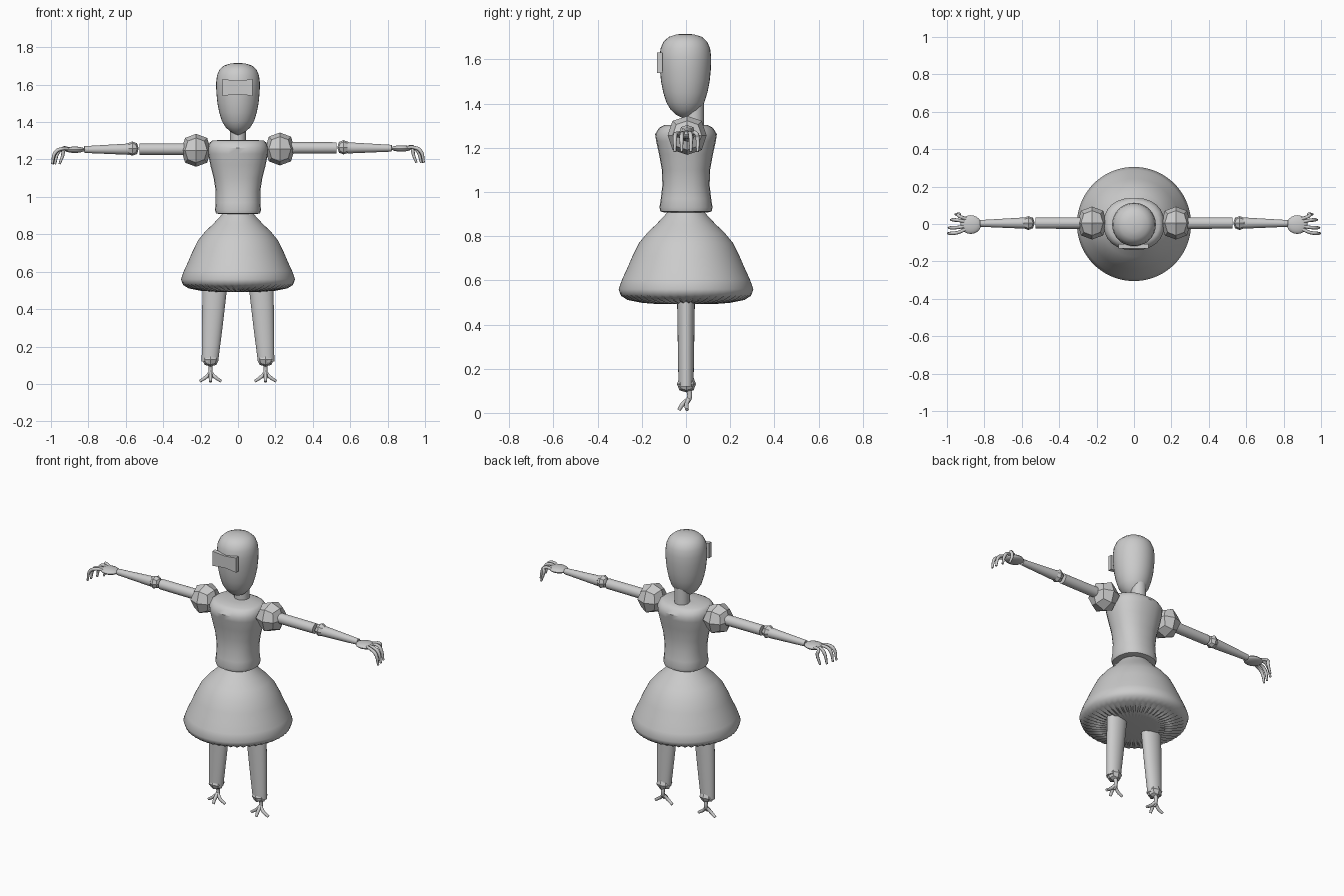
import bpy, bmesh, math
from mathutils import Matrix, Vector

cube = bpy.data.objects.get("Cube")
if cube:
    bpy.data.objects.remove(cube, do_unlink=True)

grey = bpy.data.materials.new("plain_grey")
GREY = (0.6, 0.6, 0.6, 1)
grey.diffuse_color = GREY
grey.use_nodes = True
grey.node_tree.nodes["Principled BSDF"].inputs["Base Color"].default_value = GREY


def finish(name, bm, smooth=40):
    bmesh.ops.recalc_face_normals(bm, faces=bm.faces)
    mesh = bpy.data.meshes.new(name)
    bm.to_mesh(mesh)
    bm.free()
    obj = bpy.data.objects.new(name, mesh)
    bpy.context.collection.objects.link(obj)
    mesh.materials.append(grey)
    if smooth:
        bpy.ops.object.select_all(action="DESELECT")
        obj.select_set(True)
        bpy.context.view_layer.objects.active = obj
        bpy.ops.object.shade_smooth_by_angle(angle=math.radians(smooth))
    return obj


def loft(name, rings, sides=32, power=2, matrix=None, ripple=None, smooth=40):
    """Skin rings of (height, x radius, y radius, x centre, y centre)."""
    bm = bmesh.new()
    loops = []
    for k, (z, rx, ry, cx, cy) in enumerate(rings):
        loop = []
        for i in range(sides):
            a = math.tau * i / sides
            c, s = math.cos(a), math.sin(a)
            x = math.copysign(abs(c) ** (2 / power), c)
            y = math.copysign(abs(s) ** (2 / power), s)
            dz = ripple.get(k, 0) * (-1) ** i if ripple else 0
            loop.append(bm.verts.new((cx + rx * x, cy + ry * y, z + dz)))
        loops.append(loop)
    for a, b in zip(loops, loops[1:]):
        for i in range(sides):
            j = (i + 1) % sides
            bm.faces.new((a[i], a[j], b[j], b[i]))
    bm.faces.new(loops[0])
    bm.faces.new(loops[-1])
    if matrix:
        bm.transform(matrix)
    return finish(name, bm, smooth)


def lathe(name, profile, cy=0, **kw):
    return loft(name, [(z, r, r, 0, cy) for r, z in profile], **kw)


def rod(name, start, end, r1, r2, sides=24):
    """Tapered round bar between two points."""
    start, end = Vector(start), Vector(end)
    d = end - start
    m = Matrix.Translation(start) @ d.to_track_quat("Z", "Y").to_matrix().to_4x4()
    return loft(name, [(0, r1, r1, 0, 0), (d.length, r2, r2, 0, 0)], sides, matrix=m)


def joint(name, centre, half):
    """Faceted ball: a cube rounded into 24 flat quads."""
    bm = bmesh.new()
    bmesh.ops.create_cube(bm, size=2)
    bmesh.ops.subdivide_edges(bm, edges=bm.edges, cuts=1, use_grid_fill=True)
    for v in bm.verts:
        v.co *= {1: 1.0, 2: 0.75, 3: 0.56}[sum(abs(c) > 0.5 for c in v.co)]
    bm.transform(Matrix.Translation(centre) @ Matrix.Diagonal((*half, 1)))
    return finish(name, bm, 0)


def strand(name, points, radii):
    """Thin smooth bent tube through a few points."""
    curve = bpy.data.curves.new(name, "CURVE")
    curve.dimensions = "3D"
    curve.bevel_depth = 1
    curve.bevel_resolution = 2
    curve.resolution_u = 6
    curve.use_fill_caps = True
    spline = curve.splines.new("BEZIER")
    spline.bezier_points.add(len(points) - 1)
    for bp, p, r in zip(spline.bezier_points, points, radii):
        bp.co, bp.radius = p, r
        bp.handle_left_type = bp.handle_right_type = "AUTO"
    curve.materials.append(grey)
    obj = bpy.data.objects.new(name, curve)
    bpy.context.collection.objects.link(obj)
    bpy.ops.object.select_all(action="DESELECT")
    obj.select_set(True)
    bpy.context.view_layer.objects.active = obj
    bpy.ops.object.convert(target="MESH")
    bpy.ops.object.shade_smooth_by_angle(angle=math.radians(60))


# Head: egg with a pointed chin
lathe("head", [(.006, 1.332), (.04, 1.348), (.066, 1.372), (.086, 1.405), (.1, 1.45),
               (.11, 1.5), (.116, 1.56), (.117, 1.61), (.112, 1.65), (.099, 1.68),
               (.075, 1.702), (.04, 1.713), (.006, 1.716)], cy=-.003)

# Visor: flat plate, pinched in the middle
bm = bmesh.new()
columns = [(-.082, .046), (-.05, .041), (0, .037), (.046, .041), (.078, .046)]
outline = [(x, 1.585 + h) for x, h in columns] + [(x, 1.585 - h) for x, h in columns[::-1]]
plate = bm.faces.new([bm.verts.new((x, -.131, z)) for x, z in outline])
side = bmesh.ops.extrude_face_region(bm, geom=[plate], use_keep_orig=True)
bmesh.ops.translate(bm, vec=(0, .025, 0),
                    verts=[g for g in side["geom"] if isinstance(g, bmesh.types.BMVert)])
finish("visor", bm, 0)

# Neck
rod("neck", (0, .038, 1.27), (0, .038, 1.4), .043, .043)

# Torso: bodice narrowing to the waist
loft("torso", [(z, rx, ry, 0, 0) for z, rx, ry in (
    (.908, .1, .1), (.912, .118, .116), (.93, .123, .12), (.97, .119, .114),
    (1.03, .119, .107), (1.1, .13, .109), (1.17, .148, .122), (1.23, .16, .135),
    (1.262, .162, .14), (1.29, .152, .122), (1.302, .135, .1), (1.305, .05, .04))],
    sides=24, power=2.3)

# Skirt: bell with a pleated underside
lathe("skirt", [(.02, .492), (.12, .493), (.2, .502), (.265, .516), (.295, .532), (.305, .56),
                (.289, .605), (.268, .65), (.242, .71), (.212, .77), (.175, .815),
                (.135, .853), (.1, .89), (.075, .92)],
      sides=96, ripple={1: .001, 2: .004, 3: .005, 4: .002}, smooth=50)

for s, which in ((1, "left"), (-1, "right")):
    z = 1.262 if s > 0 else 1.255

    # Arm: shoulder, upper arm, elbow, forearm
    joint(which + "_shoulder", (s * .224, .005, z - .006), (.079, .088, .088))
    rod(which + "_upper_arm", (s * .25, .005, z), (s * .527, .005, z), .031, .03)
    joint(which + "_elbow", (s * .565, .005, z + .003), (.034, .037, .038))
    rod(which + "_forearm", (s * .585, .005, z), (s * .822, .003, z - .002), .03, .018)

    # Hand: flat palm and drooping fingers
    bm = bmesh.new()
    bmesh.ops.create_uvsphere(bm, u_segments=20, v_segments=12, radius=1)
    bm.transform(Matrix.Translation((s * .873, -.003, z - .003))
                 @ Matrix.Diagonal((.056, .05, .017, 1)))
    finish(which + "_palm", bm)
    for n, (y, reach) in enumerate(((-.05, 1), (-.02, .997), (.022, .985), (.052, .96))):
        points = [(.895, y * .5, z), (.94, y * .9, z + .002),
                  (reach - .025, y, z - .015), (reach - .006, y, z - .08)]
        strand(f"{which}_finger_{n}", [(s * px, py, pz) for px, py, pz in points],
               (.009, .009, .01, .006))

    # Leg and ankle
    loft(which + "_leg", [(.12, .044, .034, s * .15, 0), (.3, .055, .037, s * .138, 0),
                          (.56, .068, .041, s * .121, 0)], sides=24)
    joint(which + "_ankle", (s * .147, .002, .131), (.043, .043, .038))

    # Foot: thin stem splitting into three toes
    x = s * .147
    strand(which + "_foot_stem", [(x, .012, .11), (x, .016, .07), (x, 0, .04)],
           (.012, .011, .01))
    for n, (dx, y, tip) in enumerate(((-.057, .005, .014), (0, -.032, .012), (.057, .005, .014))):
        strand(f"{which}_toe_{n}", [(x, .013, .065), (x + dx * .4, y * .5, .038), (x + dx, y, tip)],
               (.009, .01, .008))
